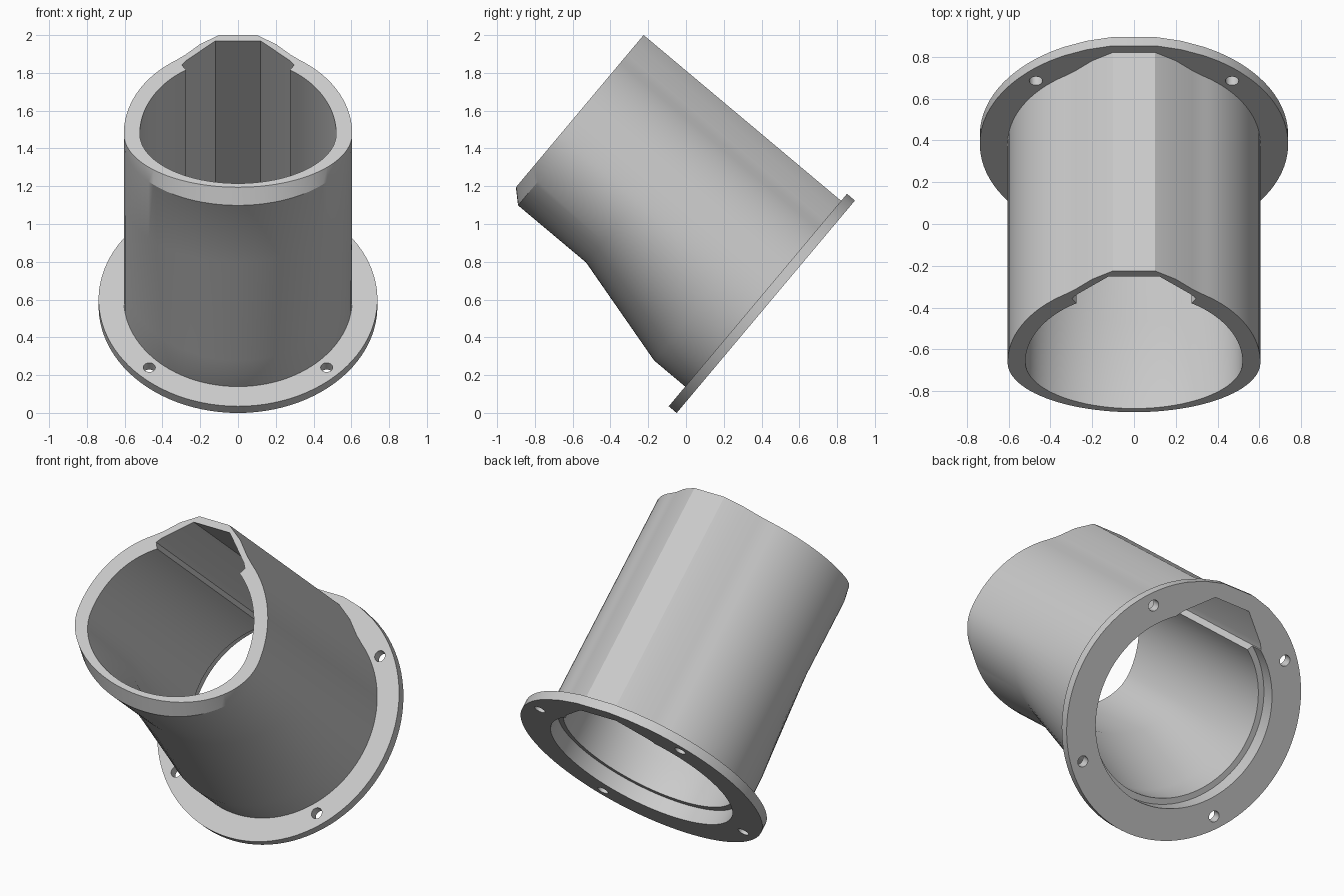
import bpy, bmesh
from math import sin, cos, pi, radians, atan2
from mathutils import Matrix

cube = bpy.data.objects.get("Cube")
if cube:
    bpy.data.objects.remove(cube, do_unlink=True)

TILT = Matrix.Translation((0, 0.425, 0.565)) @ Matrix.Rotation(radians(50), 4, 'X')
ARC_STEPS = 40
FLANGE_R, FLANGE_T, LENGTH = 0.738, 0.055, 1.42

# Half outlines of the ridge along the top of the tube
OUTER_RIDGE = [(0.28, 0.545), (0.2, 0.62), (0.1, 0.682)]
INNER_RIDGE = [(0.297, 0.475), (0.275, 0.505), (0.12, 0.642)]


def section(radius, low, end_angle, ridge):
    """Closed outline: round sides, flattened belly of depth low, ridge on top."""
    half = []
    for i in range(ARC_STEPS + 1):
        a = radians(-90 + (end_angle + 90) * i / ARC_STEPS)
        half.append((radius * cos(a), (low if a < 0 else radius) * sin(a)))
    half += ridge
    return half + [(-x, y) for x, y in reversed(half[1:])]


def outer(low):
    return section(0.605, low, 57, OUTER_RIDGE)


def inner(low, radius=0.52):
    return section(radius, low, 58, INNER_RIDGE)


def disc():
    angles = [atan2(y, x) for x, y in outer(0.605)]
    return [(FLANGE_R * cos(a), FLANGE_R * sin(a)) for a in angles]


def add_object(name, bm):
    mesh = bpy.data.meshes.new(name)
    bm.to_mesh(mesh)
    bm.free()
    obj = bpy.data.objects.new(name, mesh)
    bpy.context.collection.objects.link(obj)
    obj.matrix_world = TILT
    return obj


# Flanged tube: rings running around the wall, outside then inside
stations = [
    (disc(), 0), (disc(), FLANGE_T),
    (outer(0.602), FLANGE_T), (outer(0.602), 0.27),
    (outer(0.436), 0.88), (outer(0.436), 1.35), (outer(0.37), LENGTH),
    (inner(0.343), LENGTH), (inner(0.343), 0.88),
    (inner(0.52), 0.27), (inner(0.52), 0.09),
    (inner(0.555, 0.555), 0.09), (inner(0.555, 0.555), 0),
]
bm = bmesh.new()
rings = [[bm.verts.new((x, y, w)) for x, y in pts] for pts, w in stations]
count = len(rings[0])
for r, ring in enumerate(rings):
    after = rings[(r + 1) % len(rings)]
    for i in range(count):
        j = (i + 1) % count
        bm.faces.new((ring[i], ring[j], after[j], after[i]))
bmesh.ops.remove_doubles(bm, verts=bm.verts, dist=0.0001)
bmesh.ops.recalc_face_normals(bm, faces=bm.faces)
tube = add_object("flanged_tube", bm)

# Four bolt holes through the flange
bm = bmesh.new()
for k in range(4):
    a = pi / 4 + k * pi / 2
    bmesh.ops.create_cone(
        bm, cap_ends=True, segments=24, radius1=0.032, radius2=0.032, depth=0.2,
        matrix=Matrix.Translation((0.664 * cos(a), 0.664 * sin(a), FLANGE_T / 2)))
cutter = add_object("bolt_hole_cutter", bm)
cutter.hide_render = True

bpy.ops.object.select_all(action='DESELECT')
tube.select_set(True)
bpy.context.view_layer.objects.active = tube
holes = tube.modifiers.new("bolt_holes", 'BOOLEAN')
holes.operation = 'DIFFERENCE'
holes.solver = 'EXACT'
holes.object = cutter
bpy.ops.object.modifier_apply(modifier=holes.name)
bpy.data.objects.remove(cutter, do_unlink=True)

# Single grey finish
grey = bpy.data.materials.new("light_grey")
grey.use_nodes = True
colour = (0.6, 0.6, 0.6, 1)
grey.diffuse_color = colour
grey.node_tree.nodes["Principled BSDF"].inputs["Base Color"].default_value = colour
tube.data.materials.clear()
tube.data.materials.append(grey)
bpy.ops.object.shade_smooth_by_angle(angle=radians(25))
